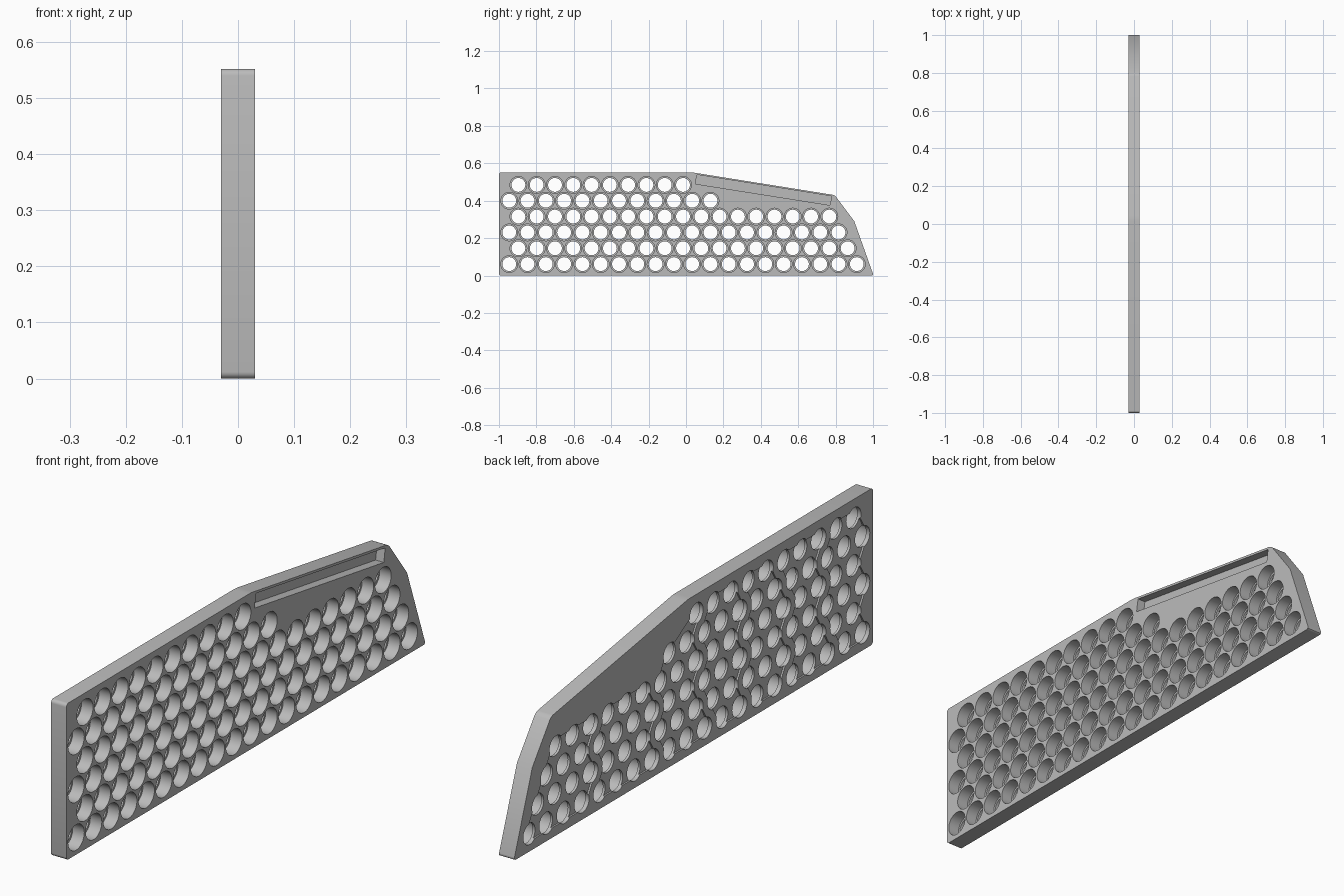
import bpy, bmesh, math

if "Cube" in bpy.data.objects:
    bpy.data.objects.remove(bpy.data.objects["Cube"])

HALF = 0.03             # half the plate thickness
PITCH = 0.0978          # spacing between neighbouring holes
ROW_STEP = PITCH * math.sin(math.pi / 3)
BORE, HOLE = 0.045, 0.037
FLOOR = -0.015          # x of the ledge at the bottom of each bore
RECESS = 0.006          # depth of the strip recesses
MARGIN = 0.026          # recess border around hole centres
SEGMENTS = 32

grey = bpy.data.materials.new("plate grey")
grey.use_nodes = True
colour = (0.5, 0.5, 0.5, 1)
grey.diffuse_color = colour
grey.node_tree.nodes["Principled BSDF"].inputs["Base Color"].default_value = colour


def make_object(name, bm):
    bmesh.ops.recalc_face_normals(bm, faces=bm.faces)
    mesh = bpy.data.meshes.new(name)
    bm.to_mesh(mesh)
    bm.free()
    mesh.materials.append(grey)
    obj = bpy.data.objects.new(name, mesh)
    bpy.context.collection.objects.link(obj)
    return obj


def add_prism(bm, outline, x0, x1):
    """Extrude a (y, z) outline from x0 to x1."""
    face = bm.faces.new([bm.verts.new((x0, y, z)) for y, z in outline])
    moved = bmesh.ops.extrude_face_region(bm, geom=[face])["geom"]
    verts = [v for v in moved if isinstance(v, bmesh.types.BMVert)]
    bmesh.ops.translate(bm, verts=verts, vec=(x1 - x0, 0, 0))


def add_stepped_hole(bm, y, z):
    """Wide bore from one side with a narrower hole through the ledge."""
    rings = []
    for x, r in ((0.05, BORE), (FLOOR, BORE), (FLOOR, HOLE), (-0.05, HOLE)):
        angles = [math.tau * i / SEGMENTS for i in range(SEGMENTS)]
        rings.append([bm.verts.new((x, y + r * math.cos(a), z + r * math.sin(a)))
                      for a in angles])
    for a, b in zip(rings, rings[1:]):
        for i in range(SEGMENTS):
            j = (i + 1) % SEGMENTS
            bm.faces.new((a[i], a[j], b[j], b[i]))
    bm.faces.new(rings[0])
    bm.faces.new(rings[-1])


def cut(target, cutter):
    cutter.hide_render = True
    mod = target.modifiers.new("cut", 'BOOLEAN')
    mod.operation = 'DIFFERENCE'
    mod.solver = 'EXACT'
    mod.object = cutter
    bpy.context.view_layer.objects.active = target
    bpy.ops.object.modifier_apply(modifier=mod.name)
    bpy.data.objects.remove(cutter)


# Plate with softened corners
outline = [(-1, 0), (1.003, 0), (0.9, 0.29), (0.795, 0.43), (0.03, 0.552), (-1, 0.552)]
bm = bmesh.new()
add_prism(bm, outline, -HALF, HALF)
corners = [e for e in bm.edges
           if abs(e.verts[0].co.x - e.verts[1].co.x) > HALF
           and not 0.85 < e.verts[0].co.y < 0.95]
bmesh.ops.bevel(bm, geom=corners, offset=0.012, segments=4, profile=0.5, affect='EDGES')
plate = make_object("cell_holder_plate", bm)

# Staggered rows of holes, lowest row first
centres = []
for row, count in enumerate((20, 19, 19, 18, 12, 10)):
    start = -0.945 + (row % 2) * PITCH / 2
    centres += [(start + i * PITCH, 0.061 + row * ROW_STEP, row) for i in range(count)]

# Strip recesses: fourteen holes each, with a zigzag border
centres.sort(key=lambda c: (round(c[0], 4), -c[2]))
bm = bmesh.new()
for first in range(0, len(centres), 14):
    group = centres[first:first + 14]
    left, right = [], []
    for row in sorted({c[2] for c in group}):
        ys = [c[0] for c in group if c[2] == row]
        z = 0.061 + row * ROW_STEP
        left.append((min(ys) - MARGIN, z))
        right.append((max(ys) + MARGIN, z))
    for side in (left, right):
        side.insert(0, (side[0][0], side[0][1] - MARGIN))
        side.append((side[-1][0], side[-1][1] + MARGIN))
    add_prism(bm, right + left[::-1], -0.05, -HALF + RECESS)
cut(plate, make_object("recess_cutter", bm))

# Stepped holes
bm = bmesh.new()
for y, z, row in centres:
    add_stepped_hole(bm, y, z)
cut(plate, make_object("hole_cutter", bm))

# Long pocket under the sloping top edge
bm = bmesh.new()
add_prism(bm, [(0.05, 0.49), (0.77, 0.376), (0.778, 0.424), (0.058, 0.539)], -0.002, 0.05)
cut(plate, make_object("pocket_cutter", bm))

# Smooth bores, sharp rims
bpy.ops.object.select_all(action='DESELECT')
plate.select_set(True)
bpy.context.view_layer.objects.active = plate
bpy.ops.object.shade_smooth_by_angle(angle=math.radians(30))
